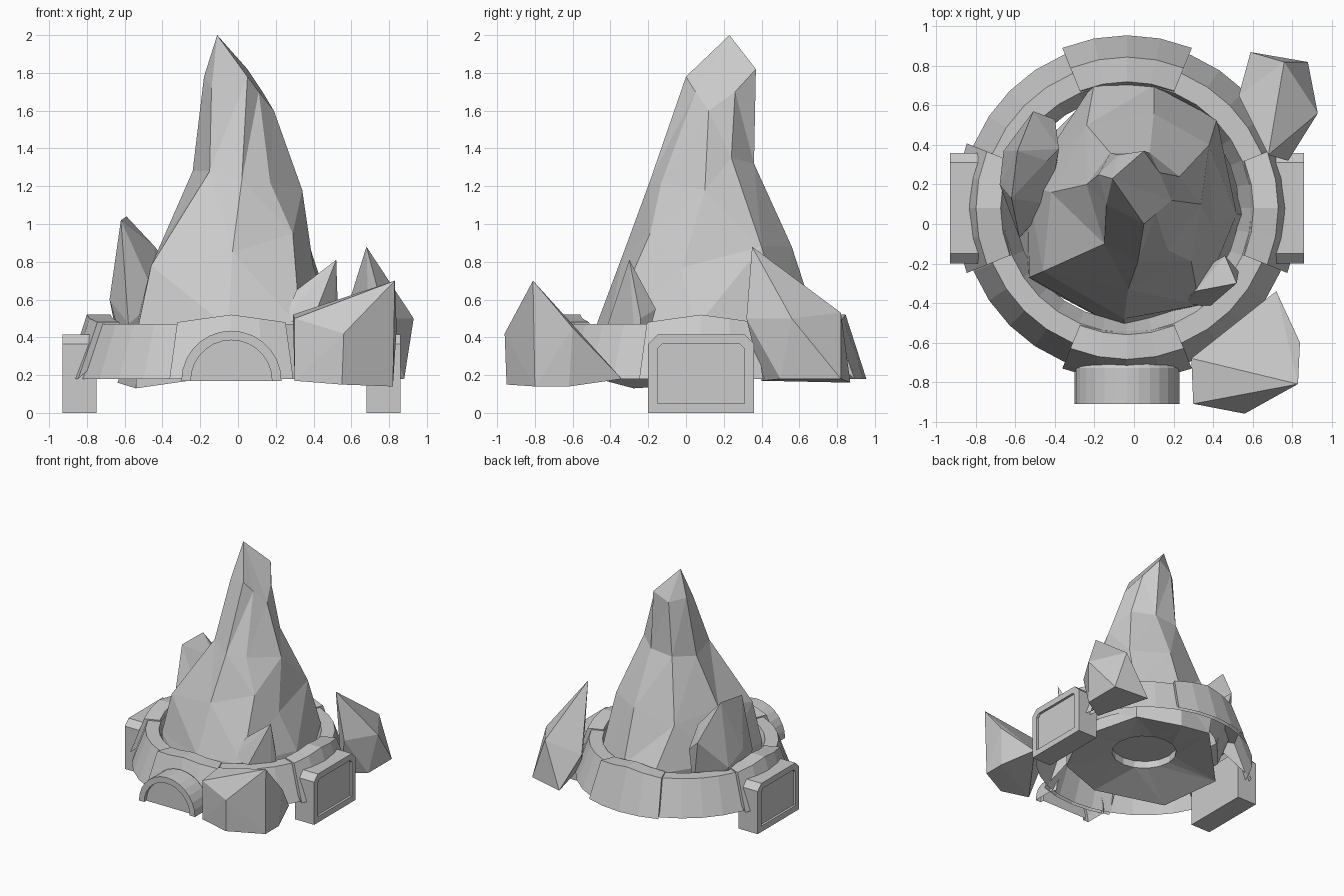
import bpy
import bmesh
from math import sin, cos, pi, radians, hypot

cube = bpy.data.objects.get("Cube")
if cube:
    bpy.data.objects.remove(cube)

stone = bpy.data.materials.new("grey stone")
stone.use_nodes = True
GREY = (0.6, 0.6, 0.6, 1)
stone.diffuse_color = GREY
stone.node_tree.nodes["Principled BSDF"].inputs["Base Color"].default_value = GREY

CX, CY = -0.035, 0.08      # centre of the stone ring


def finish(name, bm):
    bmesh.ops.recalc_face_normals(bm, faces=bm.faces[:])
    mesh = bpy.data.meshes.new(name)
    bm.to_mesh(mesh)
    bm.free()
    mesh.materials.append(stone)
    obj = bpy.data.objects.new(name, mesh)
    bpy.context.collection.objects.link(obj)
    return obj


def bridge(bm, a, b, closed=True):
    """Join two equally long vertex loops with quads."""
    n = len(a)
    for i in range(n if closed else n - 1):
        j = (i + 1) % n
        bm.faces.new((a[i], a[j], b[j], b[i]))


def boulder(name, points):
    bm = bmesh.new()
    for p in points:
        bm.verts.new(p)
    res = bmesh.ops.convex_hull(bm, input=bm.verts[:])
    loose = {g for g in res["geom_interior"] + res["geom_unused"]
             if isinstance(g, bmesh.types.BMVert) and not g.link_faces}
    bmesh.ops.delete(bm, geom=list(loose), context="VERTS")
    return finish(name, bm)


def sweep(name, section, start, end, steps, rise=0.0):
    """Sweep an open radius/height section about the ring centre."""
    bm = bmesh.new()
    full = end - start >= 360
    loops = []
    for i in range(steps if full else steps + 1):
        t = i / steps
        a = radians(start + (end - start) * t)
        lift = rise * (1 - abs(2 * t - 1))
        loops.append([bm.verts.new((CX + r * cos(a), CY + r * sin(a),
                                    z + (lift if z > 0.45 else 0)))
                      for r, z in section])
    for a, b in zip(loops, loops[1:] + loops[:1] if full else loops[1:]):
        bridge(bm, a, b, closed=False)
    if not full:
        bm.faces.new(loops[0])
        bm.faces.new(loops[-1])
    return finish(name, bm)


# Stone ring, a shell open below, and its four raised blocks
sweep("ring", [(.84, .18), (.735, .47), (.63, .47), (.565, .3)], 0, 360, 32)
for side, angle in (("left", 0), ("back", 90), ("right", 180), ("front", 270)):
    sweep(side + "_ring_block",
          [(.875, .18), (.765, .48), (.64, .48), (.61, .4)],
          angle - 22, angle + 22, 4, 0.04)

# Rock spire: loops run from the front, turning towards +x
foot = [(-.05, -.48, .45), (.33, -.41, .45), (.52, .05, .45), (.42, .53, .45),
        (.1, .7, .45), (-.2, .72, .45), (-.54, .2, .45), (-.53, -.27, .45)]
waist = [(-.03, -.33, .85), (.29, -.19, .95), (.4, -.02, .77), (.38, .4, .88),
         (.1, .56, .88), (-.24, .5, .8), (-.42, .16, .87), (-.46, -.24, .78)]
chest = [(.02, -.19, 1.23), (.17, -.13, 1.22), (.34, .1, 1.18), (.23, .24, 1.35),
         (.08, .36, 1.32), (-.12, .36, 1.3), (-.24, .2, 1.28), (-.15, -.1, 1.28)]
crown = [(.05, 0, 1.78), (.11, .05, 1.7), (.19, .12, 1.6), (.13, .26, 1.7),
         (.05, .37, 1.82), (-.08, .35, 1.75), (-.18, .25, 1.78), (-.14, .1, 1.72)]
bm = bmesh.new()
# The root flares out to meet the inside of the ring
root = []
for (x, y, _), z in zip(foot, (.2, .22, .18, .22, .18, .22, .16, .13)):
    s = .62 / hypot(x - CX, y - CY)
    root.append((CX + (x - CX) * s, CY + (y - CY) * s, z))
loops = [[bm.verts.new(p) for p in loop] for loop in (root, foot, waist, chest, crown)]
for a, b in zip(loops, loops[1:]):
    bridge(bm, a, b)
tip = bm.verts.new((-.11, .23, 2))
for i in range(8):
    bm.faces.new((loops[-1][i], loops[-1][(i + 1) % 8], tip))
# Hollow underside with a round socket
hole = [[bm.verts.new((CX + .25 * sin(k * pi / 8), CY - .25 * cos(k * pi / 8), z))
         for k in range(16)] for z in (.26, .32)]
for i in range(8):
    j = (i + 1) % 8
    near, mid, far = (hole[0][(2 * i + k) % 16] for k in range(3))
    bm.faces.new((loops[0][i], loops[0][j], mid))
    bm.faces.new((loops[0][i], mid, near))
    bm.faces.new((loops[0][j], far, mid))
bridge(bm, hole[0], hole[1])
bm.faces.new(hole[1])
bmesh.ops.triangulate(bm, faces=bm.faces[:])
finish("rock_spire", bm)

# Smaller rocks around the spire
boulder("right_shard", [
    (-.62, .13, 1.02), (-.59, .37, 1.04), (-.44, .32, .88), (-.38, .38, .8),
    (-.51, .57, .75), (-.4, .53, .65), (-.68, .2, .6), (-.66, .37, .5),
    (-.58, -.07, .47), (-.43, .1, .6), (-.42, .5, .3), (-.42, .1, .3),
    (-.58, 0, .25), (-.58, .32, .25)])
boulder("front_left_shard", [
    (.52, -.3, .81), (.31, -.34, .65), (.25, -.4, .5), (.46, -.16, .55),
    (.53, -.24, .5), (.38, -.42, .45), (.5, -.26, .2), (.3, -.25, .4)])
boulder("front_boulder", [
    (.83, -.81, .7), (.3, -.91, .5), (.3, -.91, .17), (.29, -.68, .52),
    (.56, -.96, .42), (.55, -.95, .15), (.72, -.34, .18), (.84, -.6, .45),
    (.82, -.62, .14), (.82, -.8, .14)])
boulder("back_boulder", [
    (.68, .35, .88), (.76, .82, .53), (.59, .87, .16), (.88, .82, .18),
    (.93, .56, .5), (.78, .32, .5), (.53, .65, .4), (.7, .4, .17), (.88, .5, .18)])


def pillar_outline(margin, corner):
    """Outline in y and z with clipped upper corners."""
    y0, y1, z0, z1 = -.2 + margin, .36 - margin, margin, .415 - margin
    return [(y0, z0), (y1, z0), (y1, z1 - corner), (y1 - corner, z1),
            (y0 + corner, z1), (y0, z1 - corner)]


# Side pillars with a sunken panel on the outer face
for side, s in (("left", 1), ("right", -1)):
    bm = bmesh.new()
    shapes = [(.715, 0, .05), (.895, 0, .05), (.895, .05, .025), (.875, .05, .025)]
    loops = [[bm.verts.new((CX + s * x, y, z)) for y, z in pillar_outline(m, c)]
             for x, m, c in shapes]
    for a, b in zip(loops, loops[1:]):
        bridge(bm, a, b)
    bm.faces.new(loops[0])
    bm.faces.new(loops[-1])
    finish(side + "_pillar", bm)

# Front arch with a recessed face, open below
bm = bmesh.new()
N = 14
loops = []
for r, y in ((.24, -.69), (.265, -.73), (.265, -.91), (.215, -.91), (.215, -.88)):
    loops.append([bm.verts.new((CX + r * cos(pi * k / N), y, .17 + r * sin(pi * k / N)))
                  for k in range(N + 1)])
for a, b in zip(loops, loops[1:]):
    bridge(bm, a, b, closed=False)
bm.faces.new(loops[-1])
finish("front_arch", bm)
